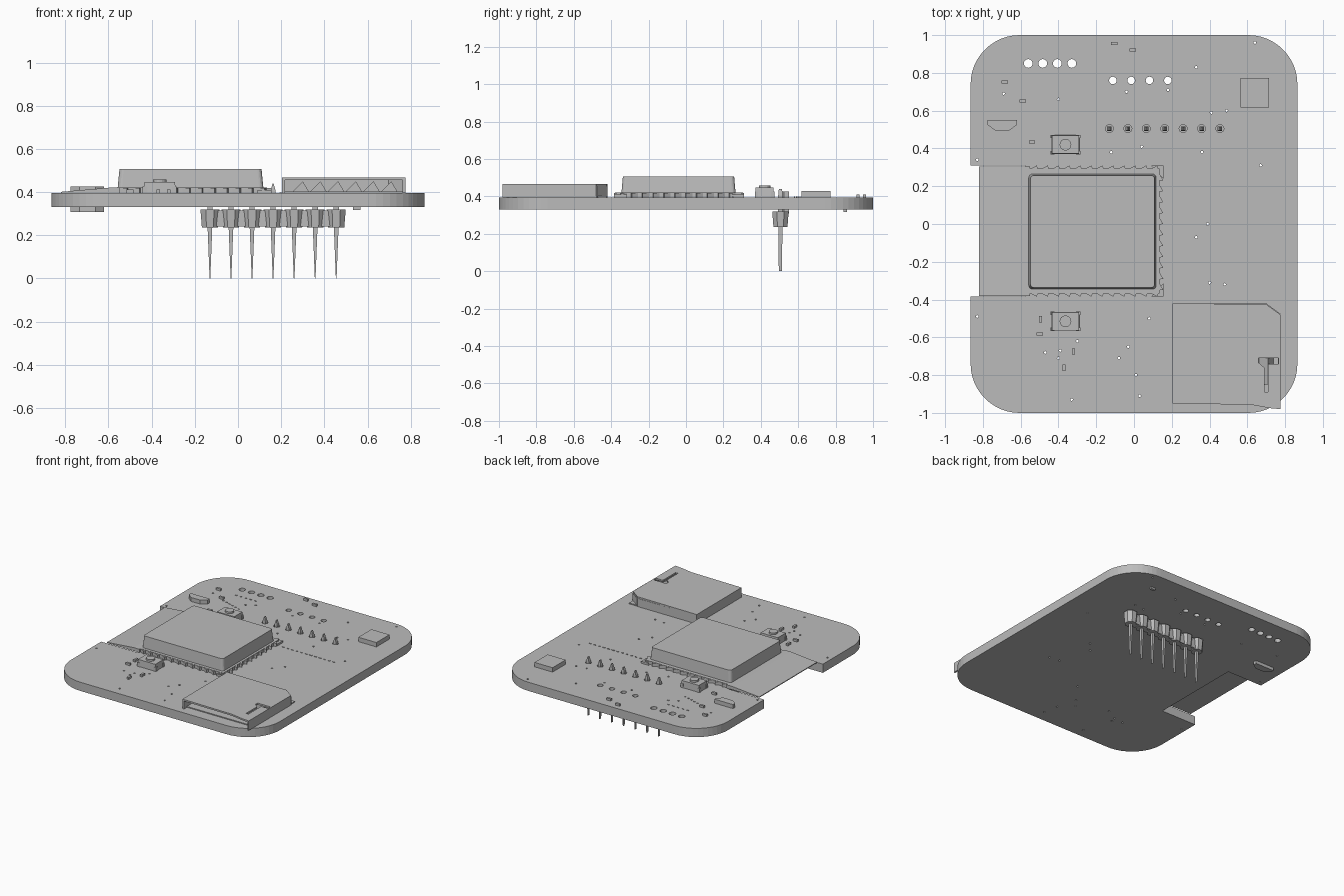
import bpy, bmesh, math, random

if "Cube" in bpy.data.objects:
    bpy.data.objects.remove(bpy.data.objects["Cube"])

grey = bpy.data.materials.new("plain grey")
grey.use_nodes = True
grey.diffuse_color = (0.5, 0.5, 0.5, 1)
grey.node_tree.nodes["Principled BSDF"].inputs["Base Color"].default_value = (0.5, 0.5, 0.5, 1)

BOTTOM, TOP = 0.33, 0.395


def add_prism(bm, pts, lo, hi, scale=(1, 1), along_y=False):
    """Extrude an outline; scale resizes the far end about the middle."""
    cx = (min(p[0] for p in pts) + max(p[0] for p in pts)) / 2
    cy = (min(p[1] for p in pts) + max(p[1] for p in pts)) / 2
    far = [(cx + (a - cx) * scale[0], cy + (b - cy) * scale[1]) for a, b in pts]

    def vert(p, h):
        return bm.verts.new((p[0], h, p[1]) if along_y else (p[0], p[1], h))
    a = [vert(p, lo) for p in pts]
    b = [vert(p, hi) for p in far]
    n = len(pts)
    bm.faces.new(a[::-1])
    bm.faces.new(b)
    for i in range(n):
        j = (i + 1) % n
        bm.faces.new((a[i], a[j], b[j], b[i]))


def finish(name, bm, helper=False):
    bmesh.ops.recalc_face_normals(bm, faces=bm.faces)
    mesh = bpy.data.meshes.new(name)
    bm.to_mesh(mesh)
    bm.free()
    mesh.materials.append(grey)
    obj = bpy.data.objects.new(name, mesh)
    bpy.context.collection.objects.link(obj)
    obj.hide_render = helper
    obj.hide_viewport = helper
    return obj


def prism(name, *args, **kw):
    bm = bmesh.new()
    add_prism(bm, *args, **kw)
    return finish(name, bm)


def rect(x, y, w, d):
    return [(x - w / 2, y - d / 2), (x + w / 2, y - d / 2),
            (x + w / 2, y + d / 2), (x - w / 2, y + d / 2)]


def disc(x, y, r, n=16):
    return [(x + r * math.cos(math.tau * i / n), y + r * math.sin(math.tau * i / n)) for i in range(n)]


def rounded(x, y, w, d, r, steps=4):
    pts = []
    for k, (sx, sy) in enumerate(((1, 1), (-1, 1), (-1, -1), (1, -1))):
        for i in range(steps + 1):
            a = math.pi / 2 * (k + i / steps)
            pts.append((x + sx * (w / 2 - r) + r * math.cos(a), y + sy * (d / 2 - r) + r * math.sin(a)))
    return pts


def cut(obj, cutter):
    mod = obj.modifiers.new("cut", 'BOOLEAN')
    mod.operation = 'DIFFERENCE'
    mod.solver = 'EXACT'
    mod.object = cutter


# Board outline with rounded corners and a notch on the -x edge
outline = rounded(0, 0, 1.73, 2, 0.26, 12)
half = len(outline) // 2
outline[half:half] = [(-0.865, 0.31), (-0.575, 0.31), (-0.575, -0.385), (-0.865, -0.385)]
board = prism("circuit_board", outline, BOTTOM, TOP)

# Holes through the board
pin_xs = [-0.13 + 0.0975 * i for i in range(7)]
PIN_Y = 0.505
vias = [(0.64, 0.96), (0.33, 0.83), (-0.69, 0.69), (-0.4, 0.66), (-0.04, 0.7), (0.18, 0.71),
        (0.41, 0.59), (0.49, 0.6), (-0.83, 0.34), (-0.12, 0.38), (0.04, 0.41), (0.36, 0.38),
        (0.67, 0.31), (0.39, 0), (0.33, -0.07), (0.4, -0.31), (0.48, -0.32), (-0.83, -0.49),
        (0.08, -0.5), (-0.3, -0.62), (-0.47, -0.68), (-0.4, -0.71), (-0.08, -0.71),
        (-0.03, -0.65), (0.01, -0.8), (0.03, -0.91), (-0.33, -0.93), (-0.39, -0.67)]
bm = bmesh.new()
for i in range(4):
    add_prism(bm, disc(-0.56 + 0.077 * i, 0.85, 0.023), 0.3, 0.43)
    add_prism(bm, disc(-0.112 + 0.097 * i, 0.76, 0.02), 0.3, 0.43)
for x in pin_xs:
    add_prism(bm, disc(x, PIN_Y, 0.021), 0.3, 0.43)
for x, y in vias:
    add_prism(bm, disc(x, y, 0.007, 8), 0.3, 0.43)
cut(board, finish("hole_cutter", bm, helper=True))

# Radio module: thin plate whose outer end slopes down over the notch
prism("module_plate", [(-0.6, TOP), (0.135, TOP), (0.135, 0.42), (-0.6, 0.42)],
      -0.368, 0.293, along_y=True)
prism("module_antenna", [(-0.82, TOP), (-0.55, TOP), (-0.55, 0.42), (-0.6, 0.42), (-0.82, 0.401)],
      -0.38, 0.305, along_y=True)
prism("module_shield", rounded(-0.22, -0.04, 0.675, 0.61, 0.02), 0.42, 0.507, (0.975, 0.975))

# Toothed solder edges around the module
bm = bmesh.new()
for i in range(12):
    x = -0.53 + 0.058 * i
    for edge, tip in ((0.29, 0.31), (-0.365, -0.385)):
        add_prism(bm, [(x - 0.022, edge), (x + 0.022, edge), (x + 0.015, tip)], TOP, 0.418)
for i in range(11):
    y = -0.33 + 0.058 * i
    add_prism(bm, [(0.13, y - 0.022), (0.155, y - 0.018), (0.13, y + 0.024)], TOP, 0.418)
for y, s in ((0.31, -1), (-0.385, 1)):
    add_prism(bm, [(0.09, y), (0.155, y), (0.155, y + s * 0.07)], TOP, 0.41)
finish("module_teeth", bm)

# Memory card socket: open-fronted shell with a slot in its lid
lid = prism("socket_lid", [(0.205, -0.95), (0.62, -0.957), (0.72, -0.975), (0.775, -0.98),
                           (0.775, -0.48), (0.7, -0.425), (0.205, -0.42)], 0.455, 0.467)
bm = bmesh.new()
add_prism(bm, [(0.66, -0.71), (0.66, -0.735), (0.69, -0.76), (0.69, -0.89), (0.71, -0.89),
               (0.71, -0.74), (0.765, -0.74), (0.765, -0.71)], 0.44, 0.48)
cut(lid, finish("slot_cutter", bm, helper=True))
bm = bmesh.new()
add_prism(bm, rect(0.211, -0.685, 0.012, 0.53), TOP, 0.456)
add_prism(bm, rect(0.769, -0.73, 0.012, 0.5), TOP, 0.456)
add_prism(bm, rect(0.455, -0.428, 0.49, 0.012), TOP, 0.456)
add_prism(bm, [(0.694, -0.431), (0.7, -0.42), (0.775, -0.475), (0.764, -0.482)], TOP, 0.456)
finish("socket_walls", bm)
prism("socket_floor", rect(0.49, -0.67, 0.56, 0.49), TOP, 0.402)
bm = bmesh.new()
for i in range(6):
    x = 0.25 + 0.082 * i
    add_prism(bm, [(x, 0.4), (x + 0.08, 0.4), (x + 0.05, 0.45)], -0.85, -0.5, along_y=True)
finish("socket_contacts", bm)

# Push buttons with mounting tabs and round caps
for label, y in (("rear", 0.42), ("front", -0.515)):
    prism(label + "_button_body", rect(-0.363, y, 0.15, 0.1), TOP, 0.446, (0.95, 0.95))
    prism(label + "_button_cap", disc(-0.363, y, 0.031), 0.44, 0.459)
    bm = bmesh.new()
    for sx in (-1, 1):
        for sy in (-1, 1):
            add_prism(bm, rect(-0.363 + sx * 0.068, y + sy * 0.043, 0.022, 0.018), TOP, 0.425)
    finish(label + "_button_tabs", bm)

# Pin header below the board, with pin ends poking through
bm = bmesh.new()
for x in pin_xs:
    add_prism(bm, rounded(x, PIN_Y, 0.088, 0.088, 0.025, 1), 0.32, 0.235, (0.85, 0.85))
add_prism(bm, rect(0.1625, PIN_Y, 0.6, 0.05), 0.24, 0.315)
finish("header_block", bm)
bm = bmesh.new()
for x in pin_xs:
    add_prism(bm, rect(x, PIN_Y, 0.022, 0.02), 0.24, 0, (0.15, 0.9))
    add_prism(bm, rect(x, PIN_Y, 0.024, 0.024), 0.31, 0.405)
    add_prism(bm, rect(x, PIN_Y, 0.024, 0.024), 0.405, 0.44, (0.2, 0.7))
finish("header_pins", bm)

# Cable connector, seated through the board
prism("cable_connector", [(-0.775, 0.55), (-0.775, 0.525), (-0.735, 0.495), (-0.66, 0.495),
                          (-0.62, 0.525), (-0.62, 0.55)], 0.307, 0.425)

# Square chip
prism("square_chip", rect(0.64, 0.695, 0.15, 0.155), TOP, 0.428)

# Small surface parts
wide = [(-0.105, 0.955), (-0.007, 0.92), (-0.685, 0.753), (-0.59, 0.65), (-0.54, 0.435), (-0.5, -0.583)]
tall = [(-0.495, -0.505), (-0.32, -0.675), (-0.37, -0.76)]
bm = bmesh.new()
for spots, w, d in ((wide, 0.034, 0.016), (tall, 0.016, 0.034)):
    for x, y in spots:
        add_prism(bm, rect(x, y, w, d), TOP, 0.411)
add_prism(bm, rect(0.55, 0.852, 0.035, 0.018), 0.316, BOTTOM)
finish("small_parts", bm)

# Scattered solder specks
random.seed(4)
bm = bmesh.new()
for i in range(12):
    add_prism(bm, rect(0.2 + 0.038 * i, 0.25, 0.012 + 0.01 * random.random(), 0.006), TOP, 0.399)
for i in range(6):
    add_prism(bm, rect(-0.56 + 0.032 * i, 0.63 - 0.01 * i, 0.012, 0.006), TOP, 0.399)
    add_prism(bm, rect(-0.54 + 0.04 * i, 0.75 - 0.055 * (i > 4), 0.014, 0.006), TOP, 0.399)
finish("solder_specks", bm)
